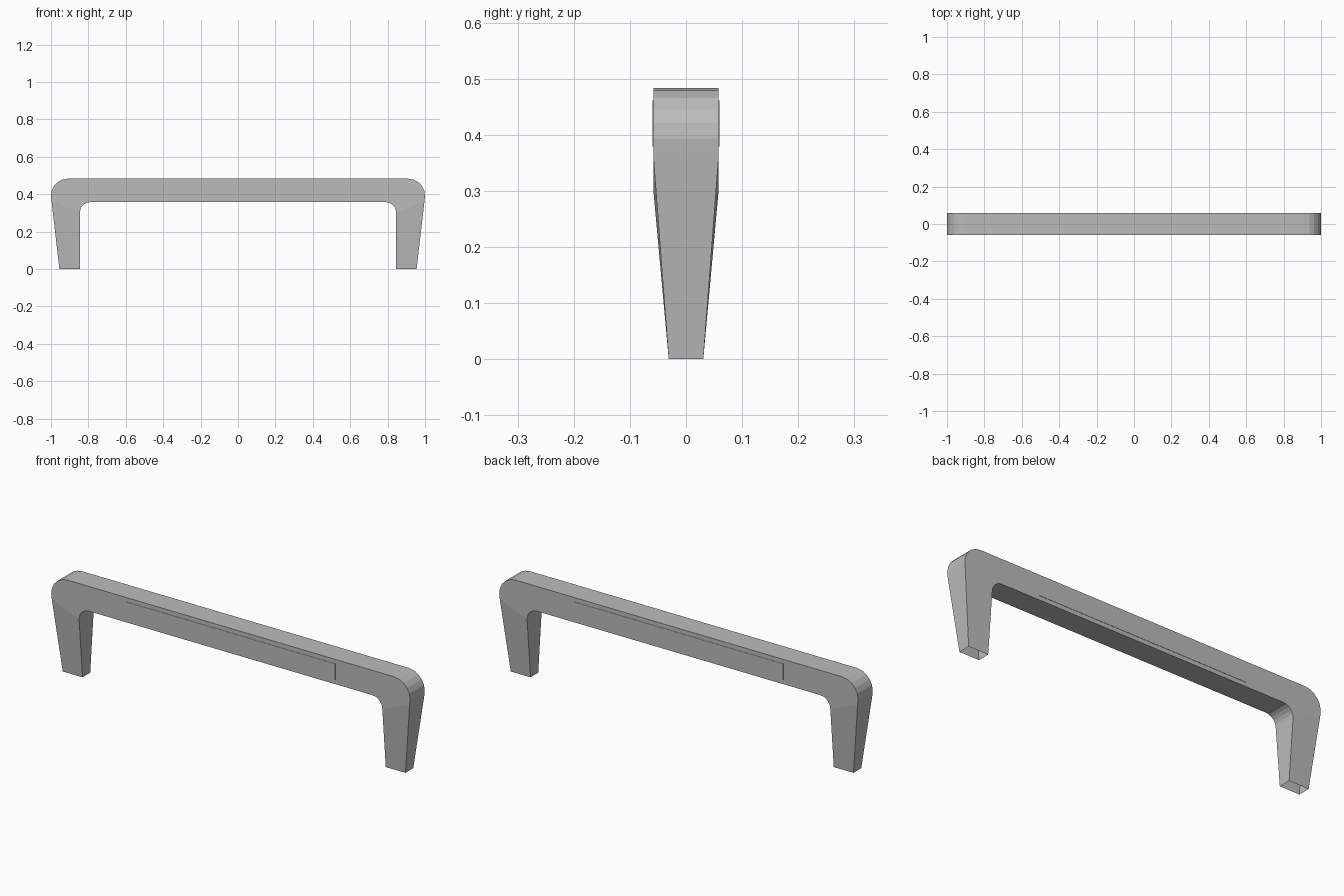
import bpy, bmesh, math
from mathutils import Vector

cube = bpy.data.objects.get("Cube")
if cube:
    bpy.data.objects.remove(cube)

grey = bpy.data.materials.new("mid_grey")
grey.use_nodes = True
COLOUR = (0.5, 0.5, 0.5, 1)
grey.diffuse_color = COLOUR
grey.node_tree.nodes["Principled BSDF"].inputs["Base Color"].default_value = COLOUR

TOP, UNDER = 0.483, 0.358
DEPTH, FOOT_DEPTH = 0.0583, 0.0308      # half depths
OUTER_R, INNER_R, STEPS = 0.09, 0.055, 5
INNER_X = 0.845


def arc(cx, cz, r):
    """Quarter arc from the top round to the outer side, as (x, z)."""
    angles = [math.radians(90 - 90 * i / STEPS) for i in range(STEPS + 1)]
    return [(cx + r * math.cos(a), cz + r * math.sin(a)) for a in angles]


def finish(name, bm):
    mesh = bpy.data.meshes.new(name)
    bm.to_mesh(mesh)
    bm.free()
    mesh.materials.append(grey)
    obj = bpy.data.objects.new(name, mesh)
    bpy.context.collection.objects.link(obj)
    return obj


# Profile of the right half: outer edge going down, inner edge going down
outer = arc(1 - OUTER_R, TOP - OUTER_R, OUTER_R) + [(0.997, 0.363)]
inner = arc(INNER_X - INNER_R, UNDER - INNER_R, INNER_R)
foot_outer, foot_inner = (0.955, 0), (INNER_X, 0)


def mirrored(points):
    return [(-x, z) for x, z in points]


# Bar with rounded corners and tapering legs, open under the feet
bm = bmesh.new()
sides = []
for s in (-1, 1):
    def ring(points, depth):
        return [bm.verts.new((x, s * depth, z)) for x, z in points]
    out_r, in_r = ring(outer, DEPTH), ring(inner, DEPTH)
    out_l, in_l = ring(mirrored(outer), DEPTH), ring(mirrored(inner), DEPTH)
    feet_r = ring([foot_outer, foot_inner], FOOT_DEPTH)
    feet_l = ring(mirrored([foot_outer, foot_inner]), FOOT_DEPTH)
    bm.faces.new(out_r + in_r[::-1] + in_l + out_l[::-1])
    for o, i, feet in ((out_r, in_r, feet_r), (out_l, in_l, feet_l)):
        bm.faces.new((o[-1], feet[0], feet[1], i[-1]))
    sides.append((feet_l[:1] + out_l[::-1] + out_r + feet_r[:1],
                  feet_l[1:] + in_l[::-1] + in_r + feet_r[1:]))
for front, back in zip(*sides):
    for k in range(len(front) - 1):
        bm.faces.new((front[k], front[k + 1], back[k + 1], back[k]))
bmesh.ops.recalc_face_normals(bm, faces=bm.faces)
finish("arch_frame", bm)

# Thin raised panel on each long side of the bar
for name, s in (("front_panel", -1), ("back_panel", 1)):
    bm = bmesh.new()
    bmesh.ops.create_cube(bm, size=1)
    bmesh.ops.scale(bm, vec=Vector((1.166, 0.003, 0.082)), verts=bm.verts)
    bmesh.ops.translate(bm, vec=Vector((0, s * DEPTH, 0.42)), verts=bm.verts)
    finish(name, bm)
